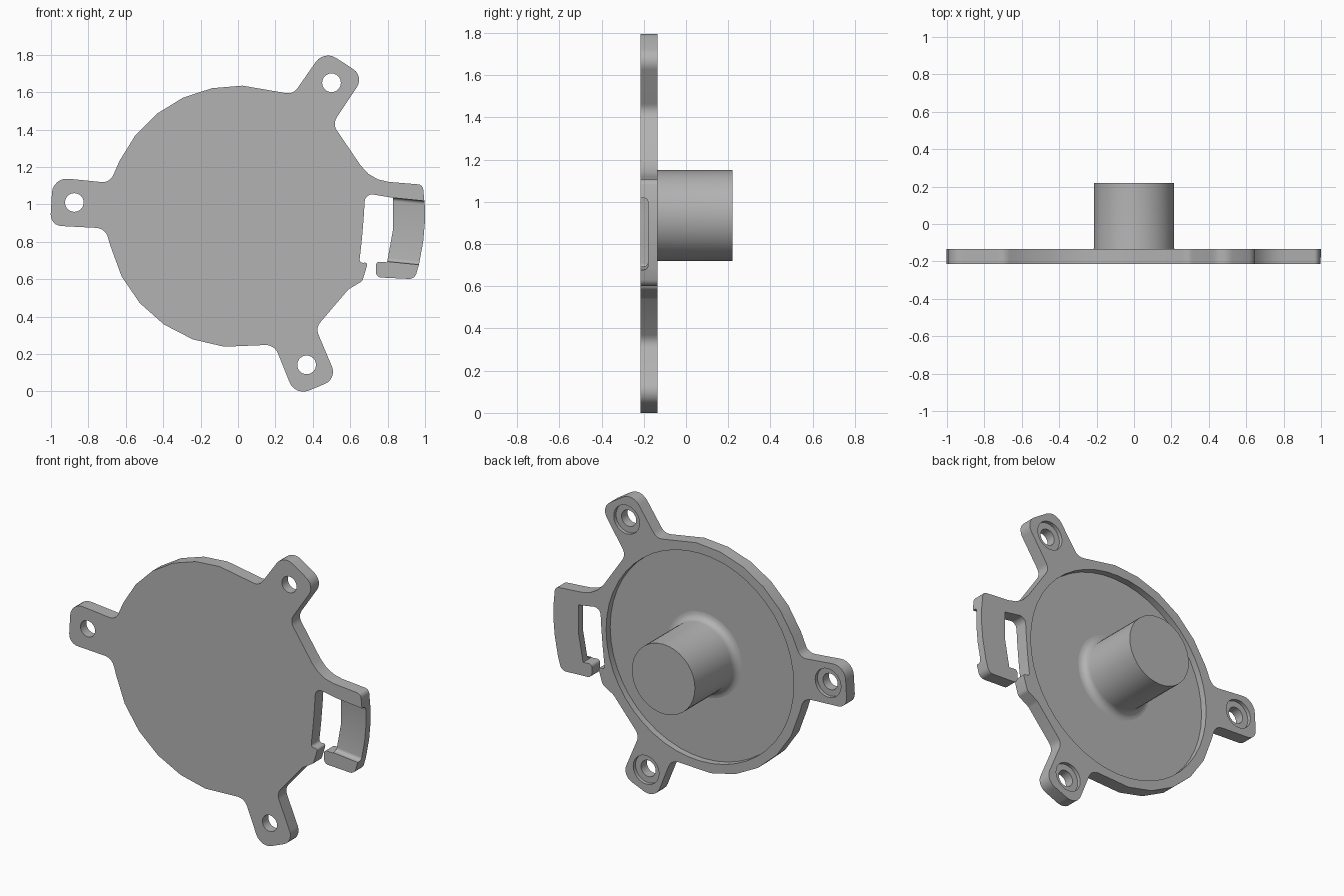
import bpy, bmesh, math
from mathutils import Vector, Matrix

old = bpy.data.objects.get("Cube")
if old:
    bpy.data.objects.remove(old, do_unlink=True)

FRONT, BACK = -0.215, -0.135      # plate thickness along y
FLOOR = BACK - 0.04               # floor of the rear recess
CZ, R = 0.935, 0.70               # disc centre height and radius

grey = bpy.data.materials.new("plain grey")
grey.use_nodes = True
COLOUR = (0.45, 0.45, 0.45, 1)
grey.diffuse_color = COLOUR
grey.node_tree.nodes["Principled BSDF"].inputs["Base Color"].default_value = COLOUR


def make(name, bm):
    bmesh.ops.recalc_face_normals(bm, faces=bm.faces[:])
    me = bpy.data.meshes.new(name)
    bm.to_mesh(me)
    bm.free()
    ob = bpy.data.objects.new(name, me)
    bpy.context.collection.objects.link(ob)
    me.materials.append(grey)
    return ob


def activate(ob):
    bpy.ops.object.select_all(action='DESELECT')
    ob.select_set(True)
    bpy.context.view_layer.objects.active = ob


def arc(a0, a1, n):
    angles = [math.radians(a0 + (a1 - a0) * i / n) for i in range(n + 1)]
    return [(R * math.cos(a), CZ + R * math.sin(a), 0) for a in angles]


def rounded(points):
    """Turn (x, z, radius) corners into an outline with filleted corners."""
    out = []
    for i, (x, z, r) in enumerate(points):
        p = Vector((x, z))
        if r == 0:
            out.append(p)
            continue
        a = Vector(points[i - 1][:2]) - p
        b = Vector(points[(i + 1) % len(points)][:2]) - p
        half = a.angle(b) / 2
        t = min(r / math.tan(half), 0.48 * a.length, 0.48 * b.length)
        r = t * math.tan(half)
        a.normalize()
        b.normalize()
        centre = p + (a + b).normalized() * (r / math.sin(half))
        u, v = p + a * t - centre, p + b * t - centre
        sweep = u.angle(v)
        n = max(2, round(sweep / math.radians(15)))
        for k in range(n + 1):
            s = sweep * k / n
            out.append(centre + (u * math.sin(sweep - s) + v * math.sin(s)) / math.sin(sweep))
    return out


def cylinder(name, x, z, r, y0, y1, seg):
    bm = bmesh.new()
    place = Matrix.Translation((x, (y0 + y1) / 2, z)) @ Matrix.Rotation(math.pi / 2, 4, 'X')
    bmesh.ops.create_cone(bm, cap_ends=True, segments=seg, radius1=r, radius2=r,
                          depth=y1 - y0, matrix=place)
    return make(name, bm)


# Plate outline, counter-clockwise seen from the front
left_tab = [(-0.685, 1.115, .06), (-0.99, 1.145, .08), (-1.005, 0.887, .06), (-0.71, 0.872, .07)]
lower_tab = [(0.195, 0.25, .07), (0.305, -0.026, .08), (0.53, 0.067, .07), (0.415, 0.34, .06)]
slot_edge = [(0.59, 0.545, .05), (0.665, 0.59, .03), (0.695, 0.69, .012), (0.648, 0.685, .03),
             (0.663, 0.82, 0), (0.672, 0.93, 0), (0.68, 1.06, .04)]
clip = [(0.828, 1.035, .005), (0.828, 0.86, 0), (0.797, 0.69, 0), (0.737, 0.695, .02),
        (0.737, 0.61, .03), (0.945, 0.60, .04), (0.968, 0.68, 0), (0.99, 0.80, 0),
        (0.999, 0.90, 0), (1.0, 0.98, 0), (0.988, 1.105, .03), (0.71, 1.128, .2)]
upper_tab = [(0.505, 1.43, .06), (0.675, 1.685, .07), (0.46, 1.825, .08), (0.295, 1.588, .06)]
outline = rounded(arc(88, 155, 5) + left_tab + arc(193, 264, 5)
                  + lower_tab + slot_edge + clip + upper_tab)

bm = bmesh.new()
face = bm.faces.new([bm.verts.new((p.x, FRONT, p.y)) for p in outline])
grown = bmesh.ops.extrude_face_region(bm, geom=[face])
bmesh.ops.translate(bm, vec=(0, BACK - FRONT, 0),
                    verts=[v for v in grown["geom"] if isinstance(v, bmesh.types.BMVert)])
plate = make("mounting_plate", bm)

# Cutters: rear recess, screw holes with counterbores, front notch in the clip
cutters = [cylinder("recess_cutter", 0, CZ, 0.64, FLOOR, 0.1, 48)]
for x, z in ((-0.875, 1.01), (0.5, 1.65), (0.367, 0.142)):
    cutters.append(cylinder("hole_cutter", x, z, 0.05, -0.4, 0.1, 24))
    cutters.append(cylinder("counterbore_cutter", x, z, 0.088, BACK - 0.022, 0.1, 24))

bm = bmesh.new()
bmesh.ops.create_cube(bm, size=1, matrix=Matrix.Translation((0.90, -0.24, 0.856))
                      @ Matrix.Rotation(0.1, 4, 'Y') @ Matrix.Diagonal((0.28, 0.12, 0.342, 1)))
inner = [e for e in bm.edges if all(v.co.y > -0.2 for v in e.verts)
         and abs(e.verts[0].co.z - e.verts[1].co.z) < 0.1]
bmesh.ops.bevel(bm, geom=inner, offset=0.02, segments=4, profile=0.5, affect='EDGES')
cutters.append(make("notch_cutter", bm))

activate(plate)
for c in cutters:
    c.hide_render = True
    mod = plate.modifiers.new("cut", 'BOOLEAN')
    mod.operation, mod.solver, mod.object = 'DIFFERENCE', 'EXACT', c
    bpy.ops.object.modifier_apply(modifier=mod.name)
    bpy.data.objects.remove(c, do_unlink=True)
bpy.ops.object.shade_smooth_by_angle(angle=math.radians(25))

# Central boss: lathed profile with a fillet where it meets the recess floor
f = 0.045
profile = [(0.215 + f, FLOOR - 0.01)]
for i in range(6):
    a = math.radians(18 * i)
    profile.append((0.215 + f - f * math.sin(a), FLOOR + f - f * math.cos(a)))
profile.append((0.215, 0.22))
SEG = 36
bm = bmesh.new()
rings = [[bm.verts.new((r * math.cos(2 * math.pi * k / SEG), y,
                        CZ + r * math.sin(2 * math.pi * k / SEG))) for k in range(SEG)]
         for r, y in profile]
for lo, hi in zip(rings, rings[1:]):
    for k in range(SEG):
        j = (k + 1) % SEG
        bm.faces.new((lo[k], lo[j], hi[j], hi[k]))
bm.faces.new(rings[0])
bm.faces.new(rings[-1])
boss = make("centre_boss", bm)
activate(boss)
bpy.ops.object.shade_smooth_by_angle(angle=math.radians(35))
